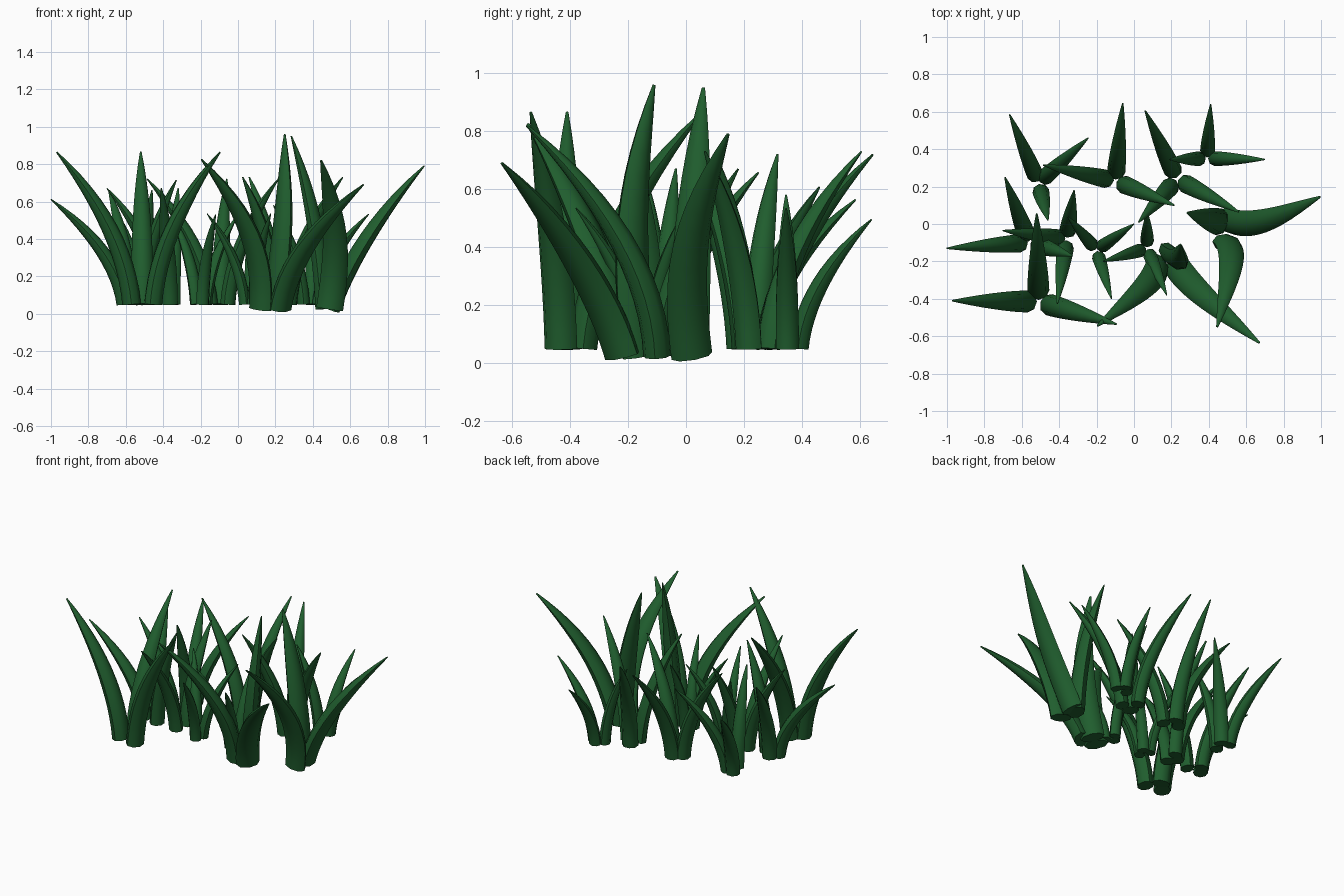
import bpy, bmesh, math
from mathutils import Vector

if "Cube" in bpy.data.objects:
    bpy.data.objects.remove(bpy.data.objects["Cube"])

green = bpy.data.materials.new("grass green")
green.diffuse_color = (0.014, 0.11, 0.027, 1)
green.use_nodes = True
green.node_tree.nodes["Principled BSDF"].inputs["Base Color"].default_value = green.diffuse_color

RINGS = 12
SIDES = 8


def taper(t):
    """Blade width along its length: nearly even, then narrowing to a point."""
    return 1 - 0.92 * t ** 2.8


def add_blade(bm, base, tip, width, thick, lean, bow=0):
    """Sweep an oval section from base, arching out to tip; bow bends it sideways."""
    out = Vector((tip.x - base.x, tip.y - base.y, 0))
    up = Vector((0, 0, tip.z - base.z))
    side = Vector((-out.y, out.x, 0)).normalized()
    rings = []
    for i in range(RINGS + 1):
        t = i / RINGS
        c = (base + out * (lean * t + (1 - lean) * t * t) + up * t
             + side * bow * math.sin(math.pi * t))
        tangent = (out * (lean + 2 * (1 - lean) * t) + up
                   + side * bow * math.pi * math.cos(math.pi * t))
        normal = side.cross(tangent).normalized()
        across = tangent.cross(normal).normalized()
        r = taper(t) / 2
        rings.append([bm.verts.new(c + across * math.cos(a) * width * r
                                   + normal * math.sin(a) * thick * r)
                      for a in (2 * math.pi * k / SIDES for k in range(SIDES))])
    for lo, hi in zip(rings, rings[1:]):
        for k in range(SIDES):
            n = (k + 1) % SIDES
            bm.faces.new((lo[k], lo[n], hi[n], hi[k]))
    bm.faces.new(rings[0][::-1])
    bm.faces.new(rings[-1])


def finish(name, bm):
    bmesh.ops.recalc_face_normals(bm, faces=bm.faces)
    mesh = bpy.data.meshes.new(name)
    bm.to_mesh(mesh)
    bm.free()
    mesh.materials.append(green)
    obj = bpy.data.objects.new(name, mesh)
    bpy.context.collection.objects.link(obj)
    bpy.context.view_layer.objects.active = obj
    obj.select_set(True)
    bpy.ops.object.shade_smooth_by_angle(angle=math.radians(50))
    obj.select_set(False)


EVEN = (1, 1, 1)
STEPPED = (.855, .92, 1)

# Slender tufts: name, root, height, height pattern, where the blade tips lie
slender = [
    ("back_left_tuft", (-.51, .22), .66, STEPPED, [(-.665, .585), (-.245, .46), (-.46, .02)]),
    ("back_middle_tuft", (-.10, .23), .72, EVEN, [(-.06, .645), (-.485, .315), (.215, .10)]),
    ("back_right_tuft", (.23, .24), .73, EVEN, [(.06, .605), (.025, .01), (.56, .065)]),
    ("far_right_tuft", (.39, .35), .58, STEPPED, [(.41, .64), (.70, .345), (.19, .345)]),
    ("middle_tuft", (.07, -.13), .535, EVEN, [(.07, .065), (.175, -.38), (-.165, -.2)]),
    ("small_middle_tuft", (-.2, -.14), .53, EVEN, [(-.355, .04), (-.12, -.4), (0, 0)]),
    ("inner_left_tuft", (-.36, -.08), .67, EVEN, [(-.32, .18), (-.41, -.425), (-.70, -.035)]),
    ("outer_left_tuft", (-.56, -.10), .715, STEPPED, [(-1, -.13), (-.69, .25), (-.33, -.17)]),
    ("front_left_tuft", (-.51, -.415), .865, EVEN, [(-.52, .055), (-.97, -.41), (-.095, -.535)]),
]
for name, (x, y), h, pattern, tips in slender:
    bm = bmesh.new()
    root = Vector((x, y, .05))
    for (tx, ty), p in zip(tips, pattern):
        d = Vector((tx - x, ty - y, 0)).normalized()
        add_blade(bm, root + d * h * .068, Vector((tx, ty, h * p)), h * .135, h * .115, .18)
    finish(name, bm)

# Two clumps of broad blades: root, tip, starting lean, sideways bow
broad = {
    "outer_right_clump": [
        ((.50, .02), (.995, .145, .79), .45, -.05),
        ((.49, -.10), (.445, -.55, .82), .05, .04),
        ((.46, .01), (.285, .06, .95), .2, 0)],
    "front_right_clump": [
        ((.225, -.22), (.67, -.635, .69), .35, -.02),
        ((.12, -.21), (-.195, -.545, .825), .1, .04),
        ((.19, -.16), (.25, -.11, .96), .2, -.05)],
}
for name, blades in broad.items():
    bm = bmesh.new()
    for (x, y), tip, lean, bow in blades:
        add_blade(bm, Vector((x, y, .025)), Vector(tip), .145, .095, lean, bow)
    finish(name, bm)
